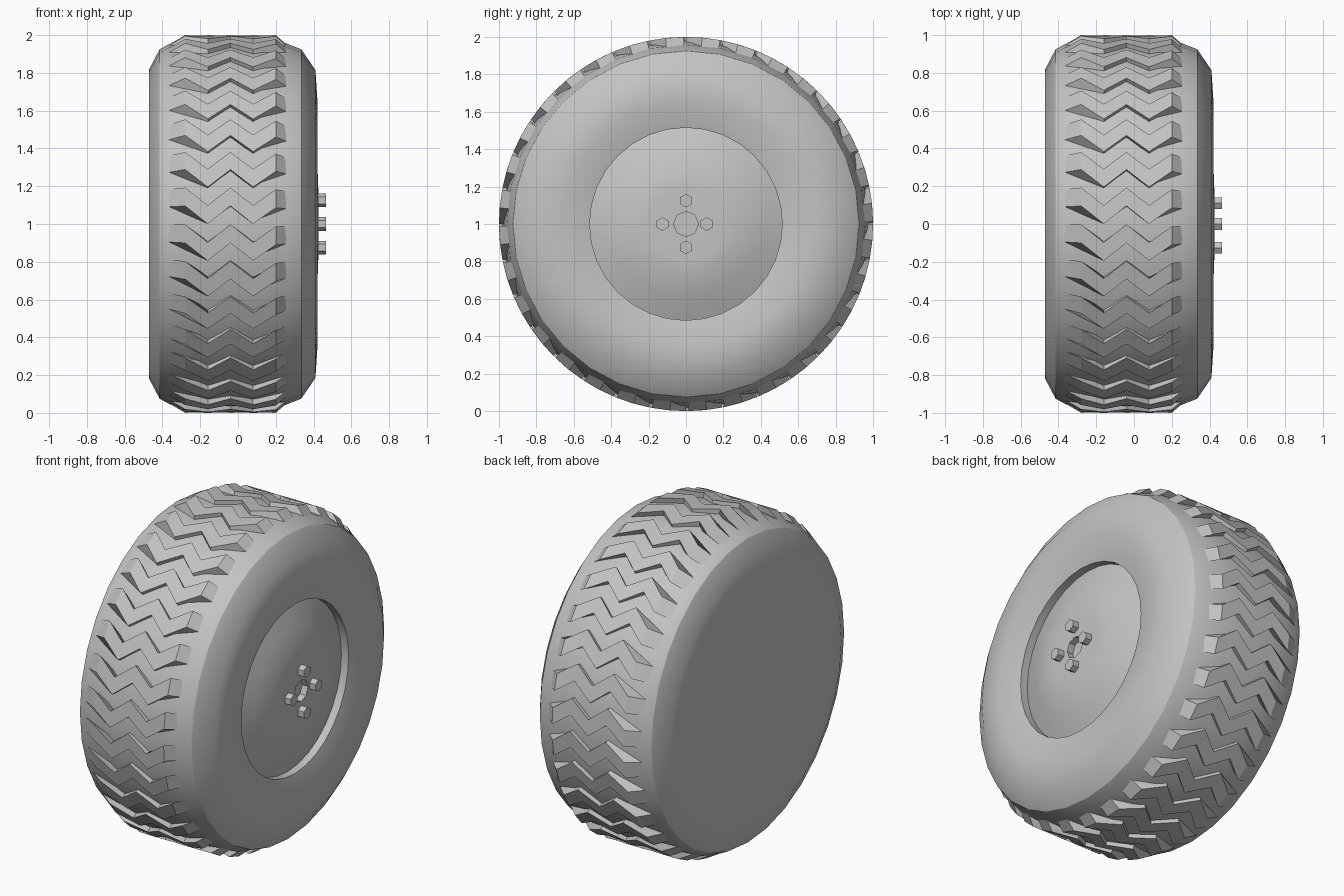
import bpy, bmesh, math

if "Cube" in bpy.data.objects:
    bpy.data.objects.remove(bpy.data.objects["Cube"])

SEG = 32
PITCH = 2 * math.pi / SEG

grey = bpy.data.materials.new("grey")
grey.diffuse_color = (0.55, 0.55, 0.55, 1)
grey.use_nodes = True
grey.node_tree.nodes["Principled BSDF"].inputs["Base Color"].default_value = grey.diffuse_color


def at(x, r, a):
    """Point on the wheel: a = 0 at the front, growing upward over the top."""
    return (x, -r * math.cos(a), 1 + r * math.sin(a))


def finish(bm, name, angle):
    bmesh.ops.remove_doubles(bm, verts=bm.verts, dist=1e-5)
    bmesh.ops.recalc_face_normals(bm, faces=bm.faces)
    me = bpy.data.meshes.new(name)
    bm.to_mesh(me)
    bm.free()
    ob = bpy.data.objects.new(name, me)
    bpy.context.collection.objects.link(ob)
    me.materials.append(grey)
    if angle:
        bpy.ops.object.select_all(action='DESELECT')
        ob.select_set(True)
        bpy.context.view_layer.objects.active = ob
        bpy.ops.object.shade_smooth_by_angle(angle=math.radians(angle))
    return ob


def lathe(name, profile, seg, angle, octagon_below=0):
    """Turn (x, radius) points around the axle; small rings become octagons."""
    bm = bmesh.new()
    rings = []
    for x, r in profile:
        ring = []
        for i in range(seg):
            a = 2 * math.pi * i / seg
            rr = r
            if r < octagon_below:
                rr *= math.cos(math.pi / 8) / math.cos(a % (math.pi / 4) - math.pi / 8)
            ring.append(bm.verts.new(at(x, rr, a)))
            if r == 0:
                break
        rings.append(ring)
    for p, q in zip(rings, rings[1:]):
        for i in range(seg):
            j = (i + 1) % seg
            if len(p) == 1:
                bm.faces.new((p[0], q[i], q[j]))
            elif len(q) == 1:
                bm.faces.new((p[i], p[j], q[0]))
            else:
                bm.faces.new((p[i], p[j], q[j], q[i]))
    return finish(bm, name, angle)


# Tyre: closed back, rounded crown, sidewall dishing in to the rim
lathe("tyre", [
    (-0.47, 0), (-0.47, 0.70), (-0.47, 0.82), (-0.415, 0.925), (-0.36, 0.955),
    (-0.20, 0.972), (-0.04, 0.982), (0.12, 0.972), (0.25, 0.958),
    (0.335, 0.925), (0.41, 0.815), (0.42, 0.66), (0.383, 0.515)], SEG, 32)

# Wheel disc: rim wall, domed face, octagonal centre hole
lathe("wheel_disc", [
    (0.383, 0.515), (0.335, 0.515), (0.385, 0.39), (0.422, 0.27), (0.425, 0.19),
    (0.425, 0.066), (0.385, 0.066), (0.385, 0)], SEG, 32, octagon_below=0.1)

# Wheel nuts around the centre hole
for k, (y, z) in enumerate([(0.11, 0), (0, 0.125), (-0.126, 0), (0, -0.125)]):
    bm = bmesh.new()
    ring = [(y + 0.036 * math.sin(i * math.pi / 3), 1 + z + 0.036 * math.cos(i * math.pi / 3))
            for i in range(6)]
    low = [bm.verts.new((0.415, *p)) for p in ring]
    top = [bm.verts.new((0.465, *p)) for p in ring]
    bm.faces.new(low)
    bm.faces.new(top)
    for i in range(6):
        j = (i + 1) % 6
        bm.faces.new((low[i], low[j], top[j], top[i]))
    finish(bm, f"wheel_nut_{k + 1}", 0)

# Tread: zigzag blocks repeated around the crown
TOP_X = [-0.28, -0.16, -0.04, 0.08, 0.20]
BASE_X = [-0.365, -0.16, -0.04, 0.08, 0.255]
SHIFT = [0, -0.095, 0, -0.095, -0.01]
BASE_R = [0.95, 0.95, 0.95, 0.95, 0.952]
THICK = PITCH * 0.5
bm = bmesh.new()
for n in range(SEG):
    start = math.radians(5.5) + n * PITCH
    rows = []  # base low, top low, top high, base high
    for xs, rs, da in ((BASE_X, BASE_R, 0), (TOP_X, [1.0] * 5, 0),
                       (TOP_X, [1.0] * 5, THICK), (BASE_X, BASE_R, THICK)):
        rows.append([bm.verts.new(at(x, r, start + s + da))
                     for x, r, s in zip(xs, rs, SHIFT)])
    for p, q in zip(rows, rows[1:] + rows[:1]):
        for i in range(4):
            bm.faces.new((p[i], p[i + 1], q[i + 1], q[i]))
    bm.faces.new([r[0] for r in rows])
    bm.faces.new([r[4] for r in rows])
finish(bm, "tread", 0)
